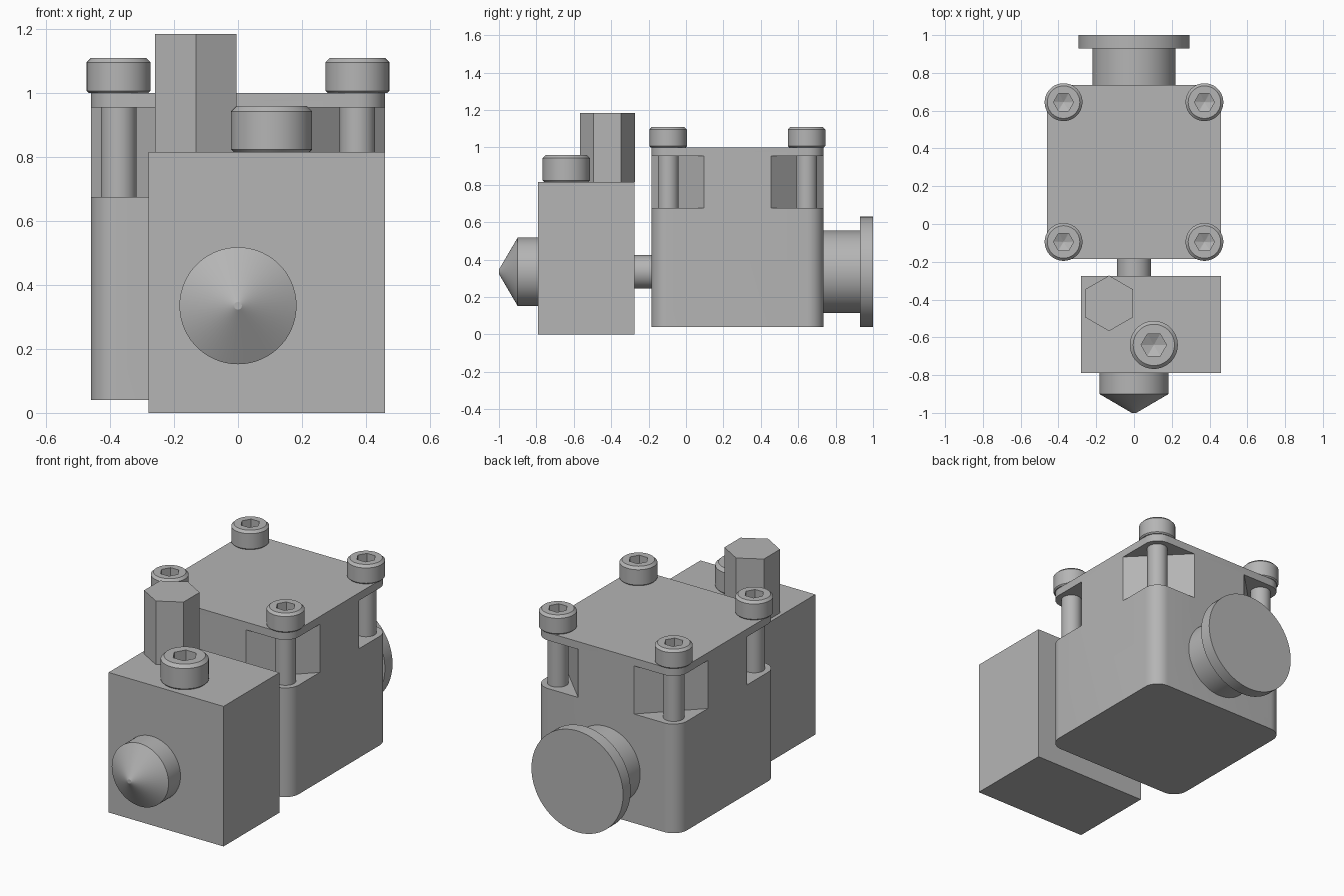
import bpy, bmesh, math
from mathutils import Matrix

cube = bpy.data.objects.get("Cube")
if cube:
    bpy.data.objects.remove(cube, do_unlink=True)

GREY = (0.46, 0.46, 0.46, 1)
metal = bpy.data.materials.new("grey_metal")
metal.use_nodes = True
metal.diffuse_color = GREY
metal.node_tree.nodes["Principled BSDF"].inputs["Base Color"].default_value = GREY


def finish(name, bm, location=(0, 0, 0)):
    bmesh.ops.recalc_face_normals(bm, faces=bm.faces)
    mesh = bpy.data.meshes.new(name)
    bm.to_mesh(mesh)
    bm.free()
    mesh.materials.append(metal)
    obj = bpy.data.objects.new(name, mesh)
    obj.location = location
    bpy.context.collection.objects.link(obj)
    return obj


def smooth(obj):
    bpy.ops.object.select_all(action="DESELECT")
    obj.select_set(True)
    bpy.context.view_layer.objects.active = obj
    bpy.ops.object.shade_smooth_by_angle(angle=math.radians(25))


def box(name, x, y, z, turn=0.0, corner=0.0):
    """Box from axis ranges, optionally turned about z or with round upright edges."""
    bm = bmesh.new()
    bmesh.ops.create_cube(bm, size=1)
    size = [r[1] - r[0] for r in (x, y, z)]
    bmesh.ops.scale(bm, vec=size, verts=bm.verts)
    if corner:
        upright = [e for e in bm.edges if abs(e.verts[0].co.z - e.verts[1].co.z) > 0.01]
        bmesh.ops.bevel(bm, geom=upright, offset=corner, segments=10, profile=0.5, affect="EDGES")
    bmesh.ops.rotate(bm, matrix=Matrix.Rotation(turn, 3, "Z"), verts=bm.verts)
    return finish(name, bm, [sum(r) / 2 for r in (x, y, z)])


def lathe(name, rings, location, along_y=False, sides=60):
    """Closed turned part; a ring (radius, height, True) is hexagonal."""
    bm = bmesh.new()
    loops = []
    for radius, height, *hexed in rings:
        loop = []
        for i in range(sides):
            a = math.tau * i / sides
            r = radius
            if hexed:
                sixth = math.pi / 3
                r *= math.cos(sixth / 2) / math.cos(a % sixth - sixth / 2)
            loop.append(bm.verts.new((r * math.cos(a), r * math.sin(a), height)))
        loops.append(loop)
    for low, high in zip(loops, loops[1:]):
        for i in range(sides):
            j = (i + 1) % sides
            bm.faces.new((low[i], low[j], high[j], high[i]))
    bm.faces.new(loops[0])
    bm.faces.new(loops[-1])
    if along_y:
        bmesh.ops.rotate(bm, matrix=Matrix.Rotation(-math.pi / 2, 3, "X"), verts=bm.verts)
    obj = finish(name, bm, location)
    smooth(obj)
    return obj


def socket_screw(name, x, y, z, radius, height, shank=0.0, length=0.0):
    """Cap screw with a chamfered head and a hexagonal socket."""
    c = radius * 0.14
    rings = [(shank, -length), (shank, 0)] if shank else []
    rings += [(radius - c / 2, 0), (radius, c / 2), (radius, height - c), (radius - c, height),
              (radius * 0.53, height, True), (radius * 0.53, height * 0.5, True),
              (0.002, height * 0.3)]
    return lathe(name, rings, (x, y, z))


# Main body with four diagonal corner pockets below the top flange
HALF, MID_Y = 0.46, 0.275
body = box("main_body", (-HALF, HALF), (MID_Y - HALF, MID_Y + HALF), (0.04, 1.0), corner=0.087)
cutters = []
reach = 0.28 / math.sqrt(2)
for sx in (-1, 1):
    for sy in (-1, 1):
        cx, cy = sx * HALF, MID_Y + sy * HALF
        cutter = box("pocket_cutter", (cx - reach, cx + reach), (cy - reach, cy + reach),
                     (0.675, 0.955), turn=math.pi / 4)
        cutter.hide_render = True
        cutters.append(cutter)
        mod = body.modifiers.new("pocket", "BOOLEAN")
        mod.operation, mod.solver, mod.object = "DIFFERENCE", "EXACT", cutter
bpy.context.view_layer.update()
carved = bpy.data.meshes.new_from_object(body.evaluated_get(bpy.context.evaluated_depsgraph_get()))
body.modifiers.clear()
body.data = carved
for cutter in cutters:
    bpy.data.objects.remove(cutter, do_unlink=True)
smooth(body)

# Screws in the corner pockets
for side, x in (("left", 0.373), ("right", -0.373)):
    for end, y in (("front", -0.095), ("back", 0.645)):
        socket_screw(f"{end}_{side}_screw", x, y, 1.0, 0.1, 0.11, shank=0.056, length=0.325)

# Front block with its clamp screw and hexagonal post
box("front_block", (-0.28, 0.46), (-0.79, -0.275), (0, 0.815))
socket_screw("clamp_screw", 0.105, -0.64, 0.815, 0.127, 0.145)

bm = bmesh.new()
bmesh.ops.create_cone(bm, cap_ends=True, segments=6, radius1=0.147, radius2=0.147, depth=0.37)
points = [v.co for v in bm.verts]
if max(p.x for p in points) > 0.14:
    bmesh.ops.rotate(bm, matrix=Matrix.Rotation(math.pi / 6, 3, "Z"), verts=bm.verts)
finish("hex_post", bm, (-0.132, -0.42, 1.0))

# Turned parts on the main axis
axis = (0, 0, 0.335)
lathe("nozzle", [(0.183, -0.79), (0.183, -0.9), (0.012, -1.0)], axis, along_y=True)
lathe("connecting_rod", [(0.09, -0.28), (0.09, -0.18)], axis, along_y=True)
lathe("rear_collar", [(0.22, 0.73), (0.22, 0.93), (0.295, 0.93), (0.295, 1.0)], axis, along_y=True)
